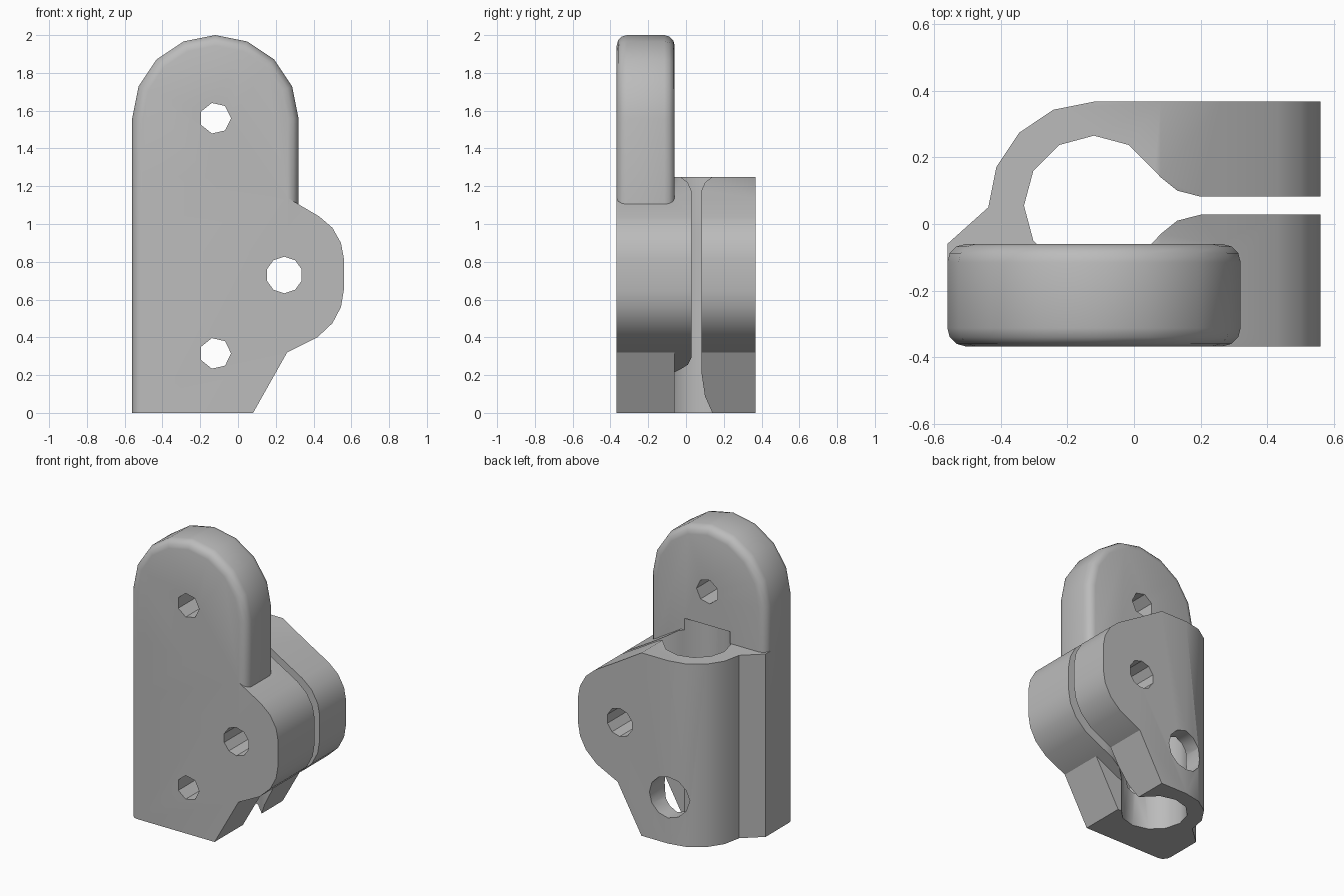
import bpy, bmesh
from math import cos, sin, radians

cube = bpy.data.objects.get("Cube")
if cube:
    bpy.data.objects.remove(cube)

grey = bpy.data.materials.new("plain_grey")
grey.use_nodes = True
COLOUR = (0.5, 0.5, 0.5, 1)
grey.diffuse_color = COLOUR
grey.node_tree.nodes["Principled BSDF"].inputs["Base Color"].default_value = COLOUR

BACK = 0.367        # half depth of the clamp
PLATE_BACK = -0.06  # rear face of the plate
AXIS = -0.12        # centre line of plate and bore
ROUND = 0.055       # plate edge rounding


def arc(cx, cy, r, start, end, steps):
    angles = [radians(start + (end - start) * i / steps) for i in range(steps + 1)]
    return [(cx + r * cos(a), cy + r * sin(a)) for a in angles]


def prism(name, outline, low, high, axis):
    """Extrude a 2D outline along z (outline in x, y) or y (outline in x, z)."""
    bm = bmesh.new()
    place = (lambda u, v, w: (u, v, w)) if axis == "z" else (lambda u, v, w: (u, w, v))
    a = [bm.verts.new(place(u, v, low)) for u, v in outline]
    b = [bm.verts.new(place(u, v, high)) for u, v in outline]
    bm.faces.new(a)
    bm.faces.new(b)
    for i in range(len(a)):
        j = (i + 1) % len(a)
        bm.faces.new((a[i], a[j], b[j], b[i]))
    bmesh.ops.recalc_face_normals(bm, faces=bm.faces)
    mesh = bpy.data.meshes.new(name)
    bm.to_mesh(mesh)
    bm.free()
    mesh.materials.append(grey)
    obj = bpy.data.objects.new(name, mesh)
    bpy.context.collection.objects.link(obj)
    return obj


def combine(target, tool, operation):
    mod = target.modifiers.new(operation, "BOOLEAN")
    mod.operation = operation
    mod.solver = "EXACT"
    mod.object = tool
    bpy.context.view_layer.objects.active = target
    bpy.ops.object.modifier_apply(modifier=mod.name)
    bpy.data.objects.remove(tool)


def hole(x, z, r, sides, low, high, start=0):
    outline = arc(x, z, r, start, start + 360, sides)[:-1]
    combine(clamp, prism("hole_cutter", outline, low, high, "y"), "DIFFERENCE")


# Clamp body: plan outline trimmed by the side outline
plan = arc(-0.56 + ROUND, -BACK + ROUND, ROUND, 180, 270, 3)
plan += [(0.8, -BACK), (0.8, BACK)]
plan += arc(AXIS, 0.05, 0.317, 90, 180, 4) + [(-0.56, PLATE_BACK)]
clamp = prism("clamp_bracket", plan, -0.2, 1.5, "z")

side = [(-0.8, 0), (0.08, 0), (0.26, 0.32), (0.42, 0.4), (0.5, 0.475), (0.545, 0.56),
        (0.56, 0.65), (0.56, 0.82), (0.545, 0.9), (0.5, 0.98), (0.43, 1.04),
        (0.26, 1.14), (0.08, 1.25), (-0.8, 1.25)]
combine(clamp, prism("side_trim", side, -0.6, 0.6, "y"), "INTERSECT")

# Round-topped plate with softened rims
plate_outline = [(-0.56, 0.85), (0.32, 0.85)] + arc(AXIS, 1.56, 0.44, 0, 180, 8)
plate = prism("plate", plate_outline, -BACK, PLATE_BACK, "y")
bm = bmesh.new()
bm.from_mesh(plate.data)
rims = [e for e in bm.edges
        if abs(e.verts[0].co.y - e.verts[1].co.y) < 0.001
        and max(v.co.z for v in e.verts) > 0.9]
bmesh.ops.bevel(bm, geom=rims, offset=ROUND, segments=3, profile=0.5, affect="EDGES")
bm.to_mesh(plate.data)
bm.free()
combine(clamp, plate, "UNION")

# Bore with flared clamping slot
keyhole = arc(AXIS, 0.055, 0.21, 30, 330, 10)
keyhole += [(0.08, -0.03), (0.13, 0.01), (0.2, 0.028), (0.8, 0.028),
            (0.8, 0.082), (0.2, 0.082), (0.13, 0.1), (0.08, 0.14)]
combine(clamp, prism("bore_cutter", keyhole, -0.3, 1.33, "z"), "DIFFERENCE")

# Relief below the front jaw
relief = [(0.5, 0.44), (0, 0.19), (0, -0.2), (0.5, -0.2)]
combine(clamp, prism("relief_cutter", relief, PLATE_BACK, 0.055, "y"), "DIFFERENCE")

# Screw holes and the wider access hole at the rear
hole(AXIS, 1.56, 0.083, 7, -0.6, 0.6)
hole(AXIS, 0.315, 0.083, 7, -0.6, 0.1)
hole(AXIS, 0.315, 0.14, 12, 0.1, 0.6)
hole(0.245, 0.73, 0.097, 10, -0.6, 0.6, 18)

bpy.ops.object.select_all(action="DESELECT")
clamp.select_set(True)
bpy.context.view_layer.objects.active = clamp
bpy.ops.object.shade_smooth_by_angle(angle=radians(32))
